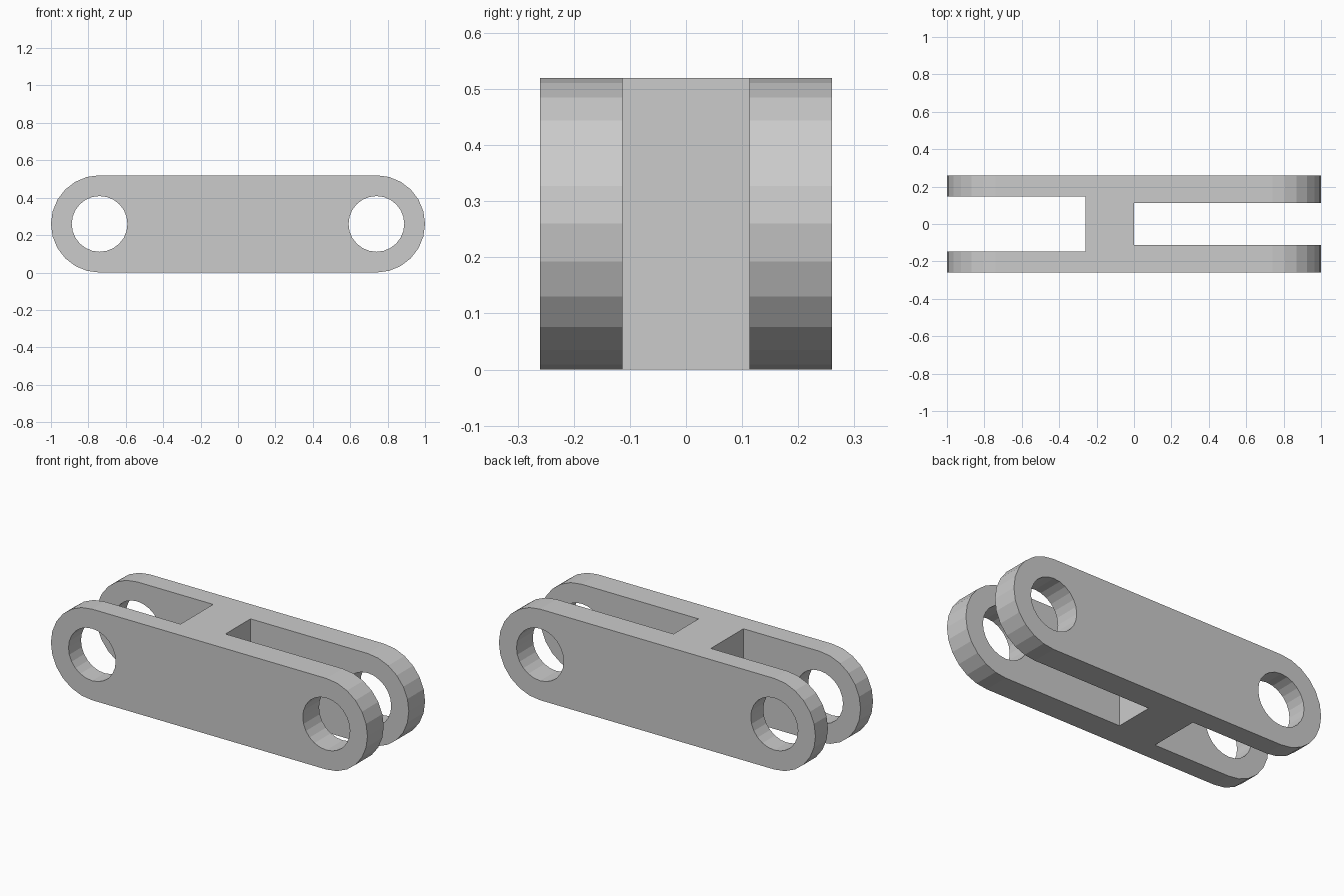
import bpy, bmesh, math

if "Cube" in bpy.data.objects:
    bpy.data.objects.remove(bpy.data.objects["Cube"])

R, PIN_X, HALF_W = 0.26, 0.74, 0.26


def extrude_profile(name, points, half_depth):
    """Solid from an xz outline, extruded symmetrically along y."""
    bm = bmesh.new()
    face = bm.faces.new([bm.verts.new((x, -half_depth, z)) for x, z in points])
    out = bmesh.ops.extrude_face_region(bm, geom=[face])
    verts = [v for v in out["geom"] if isinstance(v, bmesh.types.BMVert)]
    bmesh.ops.translate(bm, verts=verts, vec=(0, 2 * half_depth, 0))
    bmesh.ops.recalc_face_normals(bm, faces=bm.faces)
    mesh = bpy.data.meshes.new(name)
    bm.to_mesh(mesh)
    bm.free()
    obj = bpy.data.objects.new(name, mesh)
    bpy.context.collection.objects.link(obj)
    return obj


def arc(cx, cz, r, start, steps):
    """Points of an arc in 15 degree steps."""
    return [(cx + r * math.cos(math.radians(start + 15 * i)),
             cz + r * math.sin(math.radians(start + 15 * i))) for i in range(steps)]


def cut(target, cutter):
    mod = target.modifiers.new(cutter.name, "BOOLEAN")
    mod.operation, mod.solver, mod.object = "DIFFERENCE", "EXACT", cutter
    bpy.context.view_layer.objects.active = target
    bpy.ops.object.modifier_apply(modifier=mod.name)
    bpy.data.objects.remove(cutter)


# Rounded link body
outline = arc(PIN_X, R, R, -90, 13) + arc(-PIN_X, R, R, 90, 13)
link = extrude_profile("double_fork_link", outline, HALF_W)

# Fork slots: wide on the left, narrow and longer on the right
for name, x0, x1, half in (("left_slot", -1.2, -0.26, 0.147),
                           ("right_slot", 0.0, 1.2, 0.113)):
    cut(link, extrude_profile(name, [(x0, -0.2), (x1, -0.2), (x1, 0.8), (x0, 0.8)], half))

# Pin holes through both forks
for side in (-1, 1):
    cut(link, extrude_profile("pin_hole", arc(side * PIN_X, R, 0.149, 0, 24), 0.5))
